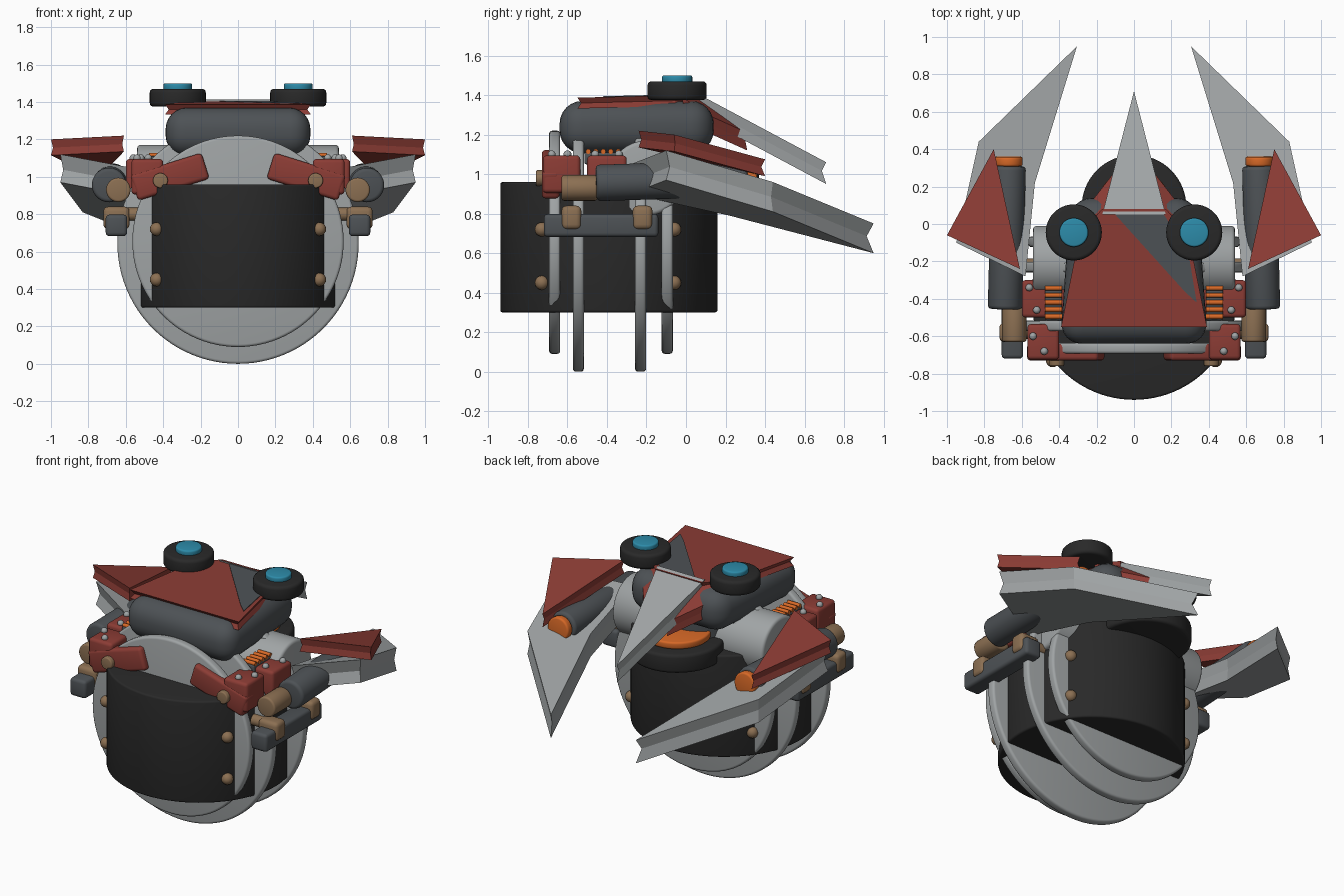
import bpy, bmesh, math
from mathutils import Matrix, Vector

cube = bpy.data.objects.get("Cube")
if cube:
    bpy.data.objects.remove(cube, do_unlink=True)


def material(name, rgb):
    m = bpy.data.materials.new(name)
    m.use_nodes = True
    m.diffuse_color = (*rgb, 1)
    m.node_tree.nodes["Principled BSDF"].inputs["Base Color"].default_value = (*rgb, 1)
    return m


red = material("brick red", (0.26, 0.045, 0.035))
silver = material("silver grey", (0.35, 0.37, 0.375))
black = material("soft black", (0.022, 0.022, 0.022))
steel = material("dark steel", (0.075, 0.084, 0.092))
brown = material("bronze", (0.26, 0.16, 0.085))
orange = material("orange", (0.68, 0.14, 0.02))
cyan = material("cyan", (0.026, 0.26, 0.40))


def finish(name, bm, mat, bevel=0.0, segments=3, smooth=True):
    bmesh.ops.recalc_face_normals(bm, faces=bm.faces)
    if bevel:
        sharp = [e for e in bm.edges if e.calc_face_angle(0) > 0.6]
        bmesh.ops.bevel(bm, geom=sharp, offset=bevel, segments=segments,
                        profile=0.5, affect='EDGES', clamp_overlap=True)
    mesh = bpy.data.meshes.new(name)
    bm.to_mesh(mesh)
    bm.free()
    mesh.materials.append(mat)
    ob = bpy.data.objects.new(name, mesh)
    bpy.context.collection.objects.link(ob)
    if smooth:
        bpy.ops.object.select_all(action='DESELECT')
        ob.select_set(True)
        bpy.context.view_layer.objects.active = ob
        bpy.ops.object.shade_smooth_by_angle(angle=math.radians(35))
    return ob


def box(name, mat, centre, size, bevel=0.02, tilt=0.0, taper=1.0, segments=3):
    bm = bmesh.new()
    bmesh.ops.create_cube(bm, size=1)
    for v in bm.verts:
        if v.co.y > 0:
            v.co.x *= taper
    m = Matrix.Translation(centre) @ Matrix.Rotation(tilt, 4, 'Y') @ Matrix.Diagonal((*size, 1))
    bm.transform(m)
    return finish(name, bm, mat, bevel, segments)


def rod(name, mat, start, end, radius, bevel=0.0, sides=48):
    a, b = Vector(start), Vector(end)
    bm = bmesh.new()
    bmesh.ops.create_cone(bm, cap_ends=True, segments=sides, radius1=radius,
                          radius2=radius, depth=(b - a).length)
    turn = (b - a).to_track_quat('Z', 'Y').to_matrix().to_4x4()
    bm.transform(Matrix.Translation((a + b) / 2) @ turn)
    return finish(name, bm, mat, bevel, 3)


def ball(name, mat, centre, radius):
    bm = bmesh.new()
    bmesh.ops.create_uvsphere(bm, u_segments=16, v_segments=10, radius=radius)
    bm.transform(Matrix.Translation(centre))
    return finish(name, bm, mat)


def plate(name, mat, outline, depth, side=1, pinch=0.95):
    """Flat sheet with walls that pinch inward halfway down."""
    pts = [Vector((side * x, y, z)) for x, y, z in outline]
    mid = sum(pts, Vector()) / len(pts)
    bm = bmesh.new()
    rings = []
    for drop, k in ((0, 1), (depth / 2, pinch), (depth, 1)):
        rings.append([bm.verts.new(mid + (p - mid) * k - Vector((0, 0, drop))) for p in pts])
    n = len(pts)
    for top, low in zip(rings, rings[1:]):
        for i in range(n):
            j = (i + 1) % n
            bm.faces.new((top[i], top[j], low[j], low[i]))
    bm.faces.new(rings[0])
    bm.faces.new(rings[-1][::-1])
    return finish(name, bm, mat, smooth=False)


# Body drum crossed by four upright discs
rod("body_drum", black, (0, -0.39, 0.3), (0, -0.39, 0.96), 0.55, 0.012, 96)
for i, (y, r, z) in enumerate([(-0.665, 0.565, 0.655), (-0.545, 0.645, 0.645),
                               (-0.23, 0.645, 0.645), (-0.095, 0.565, 0.655)]):
    rod(f"disc_{i + 1}", silver, (0, y - 0.028, z), (0, y + 0.028, z), r, 0.015, 96)

# Rear turntable
rod("rear_turntable", black, (0, 0.09, 0.9), (0, 0.09, 1.02), 0.28, 0.02, 64)
rod("turntable_ring", orange, (0, 0.09, 1.02), (0, 0.09, 1.065), 0.2, 0.012, 64)
rod("neck", steel, (0, -0.15, 0.95), (0, -0.15, 1.2), 0.24)
rod("shoulder_axle", silver, (-0.54, -0.2, 0.98), (0.54, -0.2, 0.98), 0.19, 0.02, 64)

# Head with its red cover
box("head", steel, (0, -0.25, 1.238), (0.79, 0.78, 0.265), 0.115, taper=0.86, segments=6)


def cover_height(y):
    return 1.387 + 0.025 * (y + 0.55)


def on_cover(points, lift=0.0):
    return [(x, y, cover_height(y) + lift) for x, y in points]


plate("head_cover", red, on_cover([(-0.39, -0.55), (0.39, -0.55), (0.29, -0.05),
                                   (0.17, 0.08), (-0.17, 0.08), (-0.29, -0.05)]), 0.055)
plate("cover_inlay", steel, on_cover([(-0.1, 0.05), (0.16, 0.05), (0.29, -0.15),
                                      (0.335, -0.42), (0.27, -0.36)], 0.004), 0.006, pinch=1)
plate("tail_spike", silver, [(-0.17, 0.05, 1.412), (0.17, 0.05, 1.412), (0, 0.71, 1.06)], 0.11)

for s, label in ((1, "left"), (-1, "right")):
    # Top wheels and rear flaps of the cover
    plate(f"{label}_cover_flap", red, [(0.29, -0.02, 1.39), (0.16, 0.05, 1.39),
                                       (0.08, 0.31, 1.21), (0.235, 0.11, 1.3)], 0.09, s)
    rod(f"{label}_top_wheel", black, (s * 0.322, -0.045, 1.375), (s * 0.322, -0.045, 1.47), 0.15, 0.02)
    rod(f"{label}_wheel_cap", cyan, (s * 0.322, -0.045, 1.46), (s * 0.322, -0.045, 1.5), 0.077, 0.01)

    # Swept wing with a red panel above
    plate(f"{label}_wing", silver, [(0.58, -0.28, 1.05), (0.95, -0.1, 1.12), (0.83, 0.44, 0.96),
                                    (0.305, 0.95, 0.75), (0.53, 0.22, 0.94)], 0.15, s)
    plate(f"{label}_wing_panel", red, [(0.61, -0.24, 1.22), (1.0, -0.06, 1.2),
                                       (0.75, 0.4, 1.075)], 0.085, s)

    # Side thruster
    rod(f"{label}_thruster", steel, (s * 0.69, -0.455, 0.955), (s * 0.67, 0.31, 0.98), 0.092, 0.02)
    rod(f"{label}_thruster_tip", orange, (s * 0.67, 0.31, 0.98), (s * 0.67, 0.36, 0.982), 0.075, 0.012)
    rod(f"{label}_thruster_joint", brown, (s * 0.64, -0.63, 0.93), (s * 0.64, -0.45, 0.93), 0.065, 0.012)

    # Lower arm with two clamps
    box(f"{label}_arm", steel, (s * 0.65, -0.43, 0.74), (0.115, 0.58, 0.115), 0.02)
    for i, y in enumerate((-0.58, -0.22)):
        box(f"{label}_arm_clamp_{i}", brown, (s * 0.65, y, 0.78), (0.14, 0.1, 0.12), 0.025)
        rod(f"{label}_clamp_pin_{i}", brown, (s * 0.52, y, 0.8), (s * 0.62, y, 0.8), 0.035)

    # Red brackets, coil and bolts
    box(f"{label}_front_bracket", red, (s * 0.365, -0.685, 1.0), (0.4, 0.09, 0.145), 0.02, s * 0.3)
    box(f"{label}_outer_bracket", red, (s * 0.485, -0.63, 1.0), (0.17, 0.19, 0.19), 0.02)
    box(f"{label}_rear_bracket", red, (s * 0.48, -0.4, 1.0), (0.24, 0.2, 0.19), 0.02)
    box(f"{label}_coil_base", steel, (s * 0.43, -0.42, 1.08), (0.09, 0.19, 0.06), 0.008)
    for i in range(5):
        y = -0.495 + 0.038 * i
        rod(f"{label}_coil_{i}", orange, (s * 0.385, y, 1.115), (s * 0.475, y, 1.115), 0.013, 0, 12)
    for i, (x, y) in enumerate([(0.52, -0.46), (0.48, -0.68), (0.54, -0.6), (0.56, -0.34)]):
        ball(f"{label}_bolt_{i}", silver, (s * x, y, 1.1), 0.02)
    rod(f"{label}_bracket_pin", brown, (s * 0.415, -0.76, 0.98), (s * 0.415, -0.7, 0.98), 0.04, 0.008, 24)

    # Drum rivets
    for i, y in enumerate((-0.73, -0.06)):
        for j, z in enumerate((0.72, 0.45)):
            ball(f"{label}_rivet_{i}_{j}", brown, (s * 0.435, y, z), 0.036)
